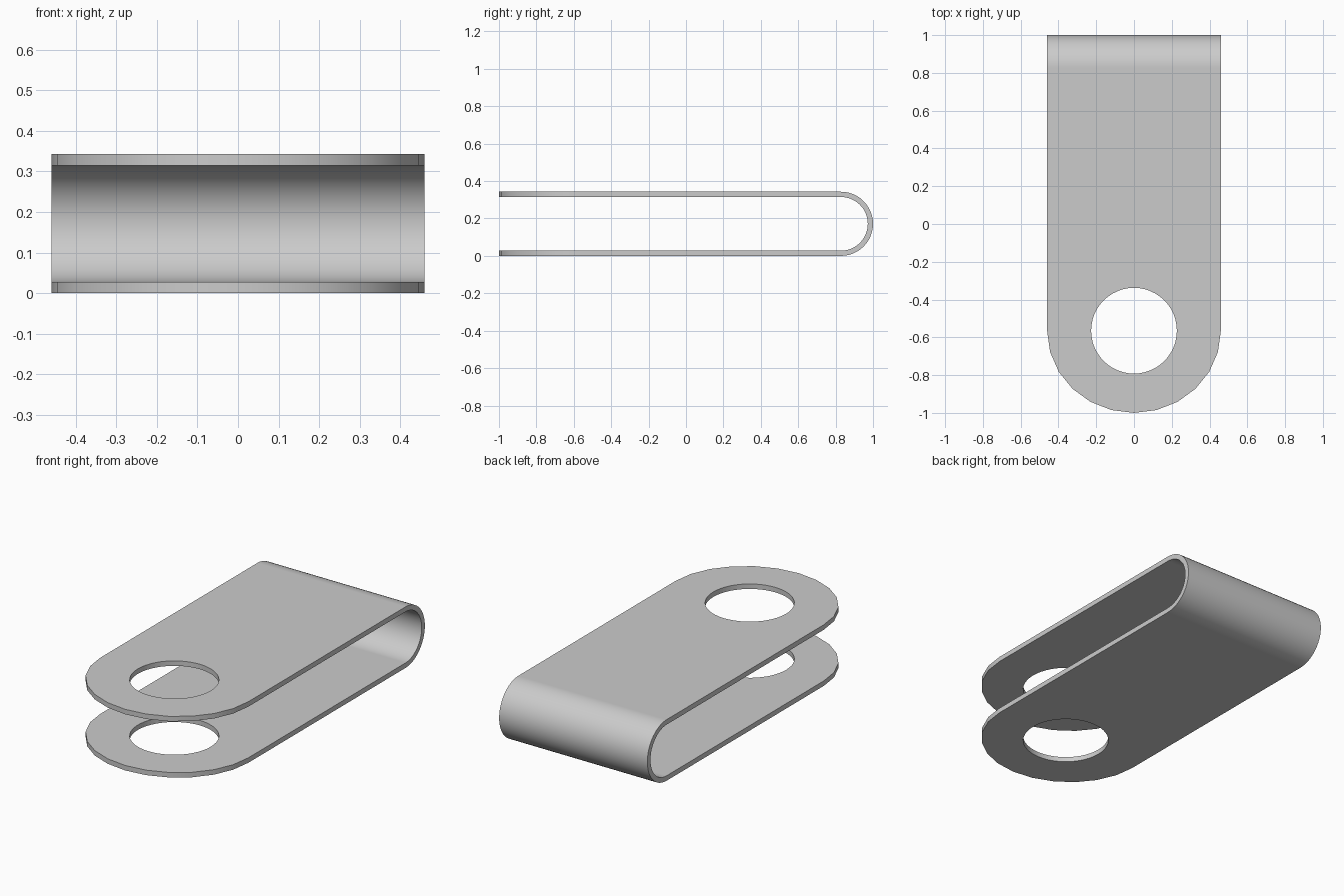
import bpy
import bmesh
from math import cos, sin, pi

HALF_W = 0.46       # half width of the strap
HEIGHT = 0.343      # overall height of the fold
THICK = 0.028       # sheet thickness
HOLE_Y = -0.565     # centre of the hole and of the rounded ends
HOLE_R = 0.227
END_DEPTH = 0.435

cube = bpy.data.objects.get("Cube")
if cube:
    bpy.data.objects.remove(cube, do_unlink=True)

grey = bpy.data.materials.new("plain_grey")
grey.use_nodes = True
colour = (0.6, 0.6, 0.6, 1)
grey.diffuse_color = colour
grey.node_tree.nodes["Principled BSDF"].inputs["Base Color"].default_value = colour


def arc(cx, cy, rx, ry, start, end, steps):
    angles = [start + (end - start) * i / steps for i in range(steps + 1)]
    return [(cx + rx * cos(a), cy + ry * sin(a)) for a in angles]


def prism(name, points, direction):
    """Extrude a closed outline of 3D points into a solid."""
    bm = bmesh.new()
    face = bm.faces.new([bm.verts.new(p) for p in points])
    extruded = bmesh.ops.extrude_face_region(bm, geom=[face])["geom"]
    verts = [v for v in extruded if isinstance(v, bmesh.types.BMVert)]
    bmesh.ops.translate(bm, verts=verts, vec=direction)
    bmesh.ops.recalc_face_normals(bm, faces=bm.faces)
    mesh = bpy.data.meshes.new(name)
    bm.to_mesh(mesh)
    bm.free()
    mesh.materials.append(grey)
    obj = bpy.data.objects.new(name, mesh)
    bpy.context.collection.objects.link(obj)
    return obj


# Folded sheet: U-shaped side profile, extruded across the width
radius = HEIGHT / 2
bend_y = 1 - radius
inner = radius - THICK
profile = [(-1.1, 0)]
profile += arc(bend_y, radius, radius, radius, -pi / 2, pi / 2, 24)
profile += [(-1.1, HEIGHT), (-1.1, HEIGHT - THICK)]
profile += arc(bend_y, radius, inner, inner, pi / 2, -pi / 2, 24)
profile += [(-1.1, THICK)]
strap = prism("folded_strap", [(-HALF_W, y, z) for y, z in profile],
              (2 * HALF_W, 0, 0))

# Rounded ends: keep what lies inside the plan outline
outline = [(0.6, HOLE_Y), (0.6, 1.2), (-0.6, 1.2), (-0.6, HOLE_Y)]
outline += arc(0, HOLE_Y, HALF_W, END_DEPTH, pi, 2 * pi, 12)
end_cutter = prism("end_cutter", [(x, y, -0.2) for x, y in outline], (0, 0, 1))

# Round hole through both leaves
ring = arc(0, HOLE_Y, HOLE_R, HOLE_R, 0, 2 * pi, 48)[:-1]
hole_cutter = prism("hole_cutter", [(x, y, -0.2) for x, y in ring], (0, 0, 1))

bpy.ops.object.select_all(action='DESELECT')
strap.select_set(True)
bpy.context.view_layer.objects.active = strap
for cutter, operation in ((end_cutter, 'INTERSECT'), (hole_cutter, 'DIFFERENCE')):
    cutter.hide_render = True
    mod = strap.modifiers.new(cutter.name, 'BOOLEAN')
    mod.object = cutter
    mod.operation = operation
    mod.solver = 'EXACT'
    bpy.ops.object.modifier_apply(modifier=mod.name)
    bpy.data.objects.remove(cutter, do_unlink=True)

# Smooth bend and rims, crisp sheet edges, flat leaves
bpy.ops.object.shade_smooth_by_angle(angle=pi / 6)
weighted = strap.modifiers.new("flat_leaves", 'WEIGHTED_NORMAL')
weighted.keep_sharp = True
